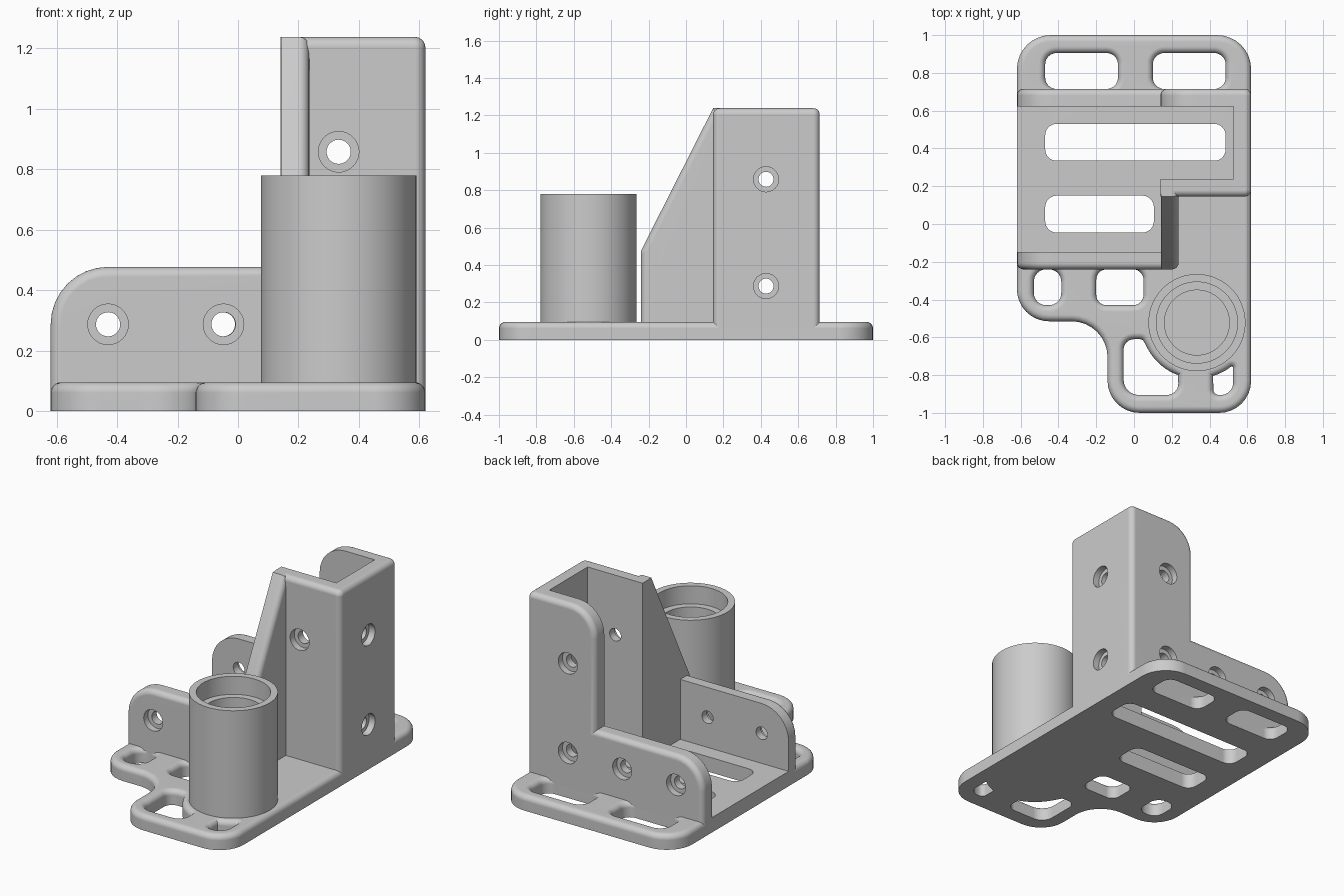
import bpy, bmesh
from math import sin, cos, tan, pi, radians
from mathutils import Vector

cube = bpy.data.objects.get("Cube")
if cube:
    bpy.data.objects.remove(cube, do_unlink=True)

COLOUR = (0.6, 0.6, 0.6, 1)
grey = bpy.data.materials.new("light grey")
grey.use_nodes = True
grey.diffuse_color = COLOUR
grey.node_tree.nodes["Principled BSDF"].inputs["Base Color"].default_value = COLOUR

# Main sizes
LEFT, RIGHT, BACK, FRONT = -0.62, 0.62, 0.715, -0.24
WALL, BASE, FILLET = 0.092, 0.095, 0.034
LOW, HIGH, BOX_FRONT, BOX_LEFT = 0.477, 1.238, 0.145, 0.14
WEB_RIGHT = 0.236


def rounded(corners, steps=8):
    """Counter-clockwise outline from (x, y, radius) corners."""
    out = []
    for i, (x, y, r) in enumerate(corners):
        p = Vector((x, y))
        if r == 0:
            out.append(p)
            continue
        a = (Vector(corners[i - 1][:2]) - p).normalized()
        b = (Vector(corners[(i + 1) % len(corners)][:2]) - p).normalized()
        half = a.angle(b) / 2
        centre = p + (a + b).normalized() * (r / sin(half))
        start = p + a * (r / tan(half)) - centre
        end = p + b * (r / tan(half)) - centre
        sweep = start.angle(end)
        for k in range(steps + 1):
            t = k / steps
            out.append(centre + (start * sin((1 - t) * sweep) + end * sin(t * sweep)) / sin(sweep))
    area = sum(out[i - 1].cross(out[i]) for i in range(len(out)))
    return out if area > 0 else out[::-1]


def circle(x, y, r, n):
    return [Vector((x + r * cos(2 * pi * k / n), y + r * sin(2 * pi * k / n))) for k in range(n)]


def inset(points, d, keep):
    """Move an outline inwards by d, leaving kept points in place."""
    out = []
    for i, p in enumerate(points):
        e1 = (p - points[i - 1]).normalized()
        e2 = (points[(i + 1) % len(points)] - p).normalized()
        n1, n2 = Vector((-e1.y, e1.x)), Vector((-e2.y, e2.x))
        q = p + (n1 + n2) * (d / (1 + n1.dot(n2)))
        fixed_u, fixed_v = keep(p.x, p.y)
        out.append((p.x if fixed_u else q.x, p.y if fixed_v else q.y))
    return out


def free(u, v):
    return False, False


def upright(u, v, w):
    return u, v, w


def stack(bm, points, rings, place, keep):
    """Side faces through copies of an outline, one per (inset, height)."""
    loops = [[bm.verts.new(place(u, v, w)) for u, v in inset(points, d, keep)] for d, w in rings]
    for low, high in zip(loops, loops[1:]):
        for i in range(len(points)):
            bm.faces.new((low[i - 1], low[i], high[i], high[i - 1]))
    return loops[0], loops[-1]


def make_object(name, bm):
    bmesh.ops.recalc_face_normals(bm, faces=bm.faces)
    mesh = bpy.data.meshes.new(name)
    bm.to_mesh(mesh)
    bm.free()
    mesh.materials.append(grey)
    obj = bpy.data.objects.new(name, mesh)
    bpy.context.collection.objects.link(obj)
    return obj


def loft(name, points, rings, place=upright, keep=free):
    """Closed solid from stacked outlines."""
    bm = bmesh.new()
    first, last = stack(bm, points, rings, place, keep)
    bm.faces.new(first[::-1])
    bm.faces.new(last)
    return make_object(name, bm)


def edge_arc(f, top, steps=6):
    return [(f * (1 - cos(a)), top - abs(f) * (1 - sin(a)))
            for a in (k * pi / 2 / steps for k in range(steps + 1))]


def finish(obj, cutters=()):
    """Cut the holes, then shade smooth with sharp edges."""
    bpy.ops.object.select_all(action='DESELECT')
    bpy.context.view_layer.objects.active = obj
    obj.select_set(True)
    for c in cutters:
        mod = obj.modifiers.new("cut", 'BOOLEAN')
        mod.operation, mod.solver, mod.object = 'DIFFERENCE', 'EXACT', c
        bpy.ops.object.modifier_apply(modifier=mod.name)
        bpy.data.objects.remove(c, do_unlink=True)
    bpy.ops.object.shade_smooth_by_angle(angle=radians(30))
    mod = obj.modifiers.new("flat_faces", 'WEIGHTED_NORMAL')
    mod.keep_sharp = True


def wall(name, corners, place, holes=(), keep=lambda u, v: (False, v < 0.001)):
    """Plate with a rounded outer edge and counterbored screw holes."""
    obj = loft(name, rounded(corners), [(0, 0)] + edge_arc(FILLET, WALL), place, keep)
    step = [(0, -0.05), (0, 0.05), (-0.027, 0.05), (-0.027, 0.15)]
    finish(obj, [loft("screw_cutter", circle(u, v, 0.04, 32), step, place) for u, v in holes])


def box(x0, x1, y0, y1, r):
    return [(x0, y0, r), (x1, y0, r), (x1, y1, r), (x0, y1, r)]


CUP_X, CUP_Y = 0.333, -0.522


def beside_cup(a0, a1, n=10):
    angles = [radians(a0 + (a1 - a0) * k / n) for k in range(n + 1)]
    return [(CUP_X + 0.295 * cos(a), CUP_Y + 0.295 * sin(a), 0) for a in angles]


# Base plate, with a square edge between the two low walls
outline = rounded([
    (RIGHT, -1, 0.17), (RIGHT, 1, 0.18), (LEFT, 1, 0.18), (LEFT, 0.70, 0), (LEFT, 0.64, 0),
    (LEFT, -0.16, 0), (LEFT, -0.22, 0), (LEFT, -0.515, 0.17), (-0.14, -0.515, 0.19), (-0.14, -1, 0.17)])
flared = [
    box(-0.47, -0.085, BACK, 0.905, 0.06),
    box(0.10, 0.485, BACK, 0.905, 0.06),
    box(-0.53, -0.385, -0.43, FRONT, 0.065),
    box(-0.20, 0.05, -0.43, FRONT, 0.055),
    [(-0.055, -0.61, 0.055), (0.045, -0.61, 0.02)] + beside_cup(205, 250)
    + [(0.238, -0.905, 0.06), (-0.055, -0.905, 0.08)],
    beside_cup(287, 306) + [(0.525, -0.745, 0.008), (0.525, -0.905, 0.065), (0.42, -0.905, 0.03)],
]
slots = [box(-0.47, 0.485, 0.335, 0.53, 0.06), box(-0.47, 0.105, -0.045, 0.15, 0.06)]
sides = [(outline, [(0, 0)] + edge_arc(FILLET, BASE))]
sides += [(rounded(c), [(0, 0)] + edge_arc(-FILLET, BASE)) for c in flared]
sides += [(rounded(c), [(0, 0), (0, BASE)]) for c in slots]
bm = bmesh.new()
rims = [stack(bm, points, rings, upright,
              lambda u, v: (u < LEFT + 0.001 and -0.17 < v < 0.65, False)) for points, rings in sides]
# Fill the top and bottom around the openings
for level in (0, 1):
    edges = [bm.edges.get((rim[level][i - 1], rim[level][i]))
             for rim in rims for i in range(len(rim[level]))]
    bmesh.ops.triangle_fill(bm, edges=edges, use_beauty=True, normal=(0, 0, 1))
finish(make_object("base_plate", bm))

# Back wall: low part and tall part in one
SMALL = FILLET + 0.002
wall("back_wall",
     [(LEFT, 0, 0), (RIGHT, 0, 0), (RIGHT, HIGH, SMALL), (BOX_LEFT, HIGH, 0.18),
      (BOX_LEFT, LOW, 0), (LEFT, LOW, 0.19)],
     lambda u, v, w: (u, BACK - WALL + w, v),
     [(-0.43, 0.287), (-0.05, 0.287), (0.333, 0.287), (0.333, 0.858)])

# Low front wall
wall("front_wall",
     [(LEFT, 0, 0), (WEB_RIGHT, 0, 0), (WEB_RIGHT, LOW, 0), (LEFT, LOW, 0.19)],
     lambda u, v, w: (u, FRONT + WALL - w, v),
     [(-0.43, 0.287), (-0.048, 0.287)])

# Tall side wall
wall("side_wall",
     [(BOX_FRONT, 0, 0), (BACK, 0, 0), (BACK, HIGH, SMALL), (BOX_FRONT, HIGH, SMALL)],
     lambda u, v, w: (RIGHT - WALL + w, u, v),
     [(0.428, 0.287), (0.428, 0.858)])

# Tall inner wall
wall("tall_front_wall",
     [(BOX_LEFT, 0, 0), (RIGHT, 0, 0), (RIGHT, HIGH, SMALL), (BOX_LEFT, HIGH, 0)],
     lambda u, v, w: (u, BOX_FRONT + WALL - w, v),
     [(0.333, 0.858)],
     keep=lambda u, v: (u < BOX_LEFT + 0.001, v < 0.001))

# Sloping web joining the low and tall walls
INNER = BOX_FRONT + WALL
wall("sloping_web",
     [(FRONT, 0, 0), (INNER, 0, 0), (INNER, HIGH, 0), (BOX_FRONT, HIGH, 0), (FRONT, LOW, 0)],
     lambda u, v, w: (WEB_RIGHT - WALL + w, u, v),
     keep=lambda u, v: (u > INNER - 0.001, v < 0.001))

# Round cup with a stepped bore
cup = loft("round_cup", circle(CUP_X, CUP_Y, 0.257, 72),
           [(0, 0.04), (0, 0.78), (0.042, 0.78), (0.042, 0.665), (0.085, 0.665), (0.085, 0.097)])
finish(cup)
